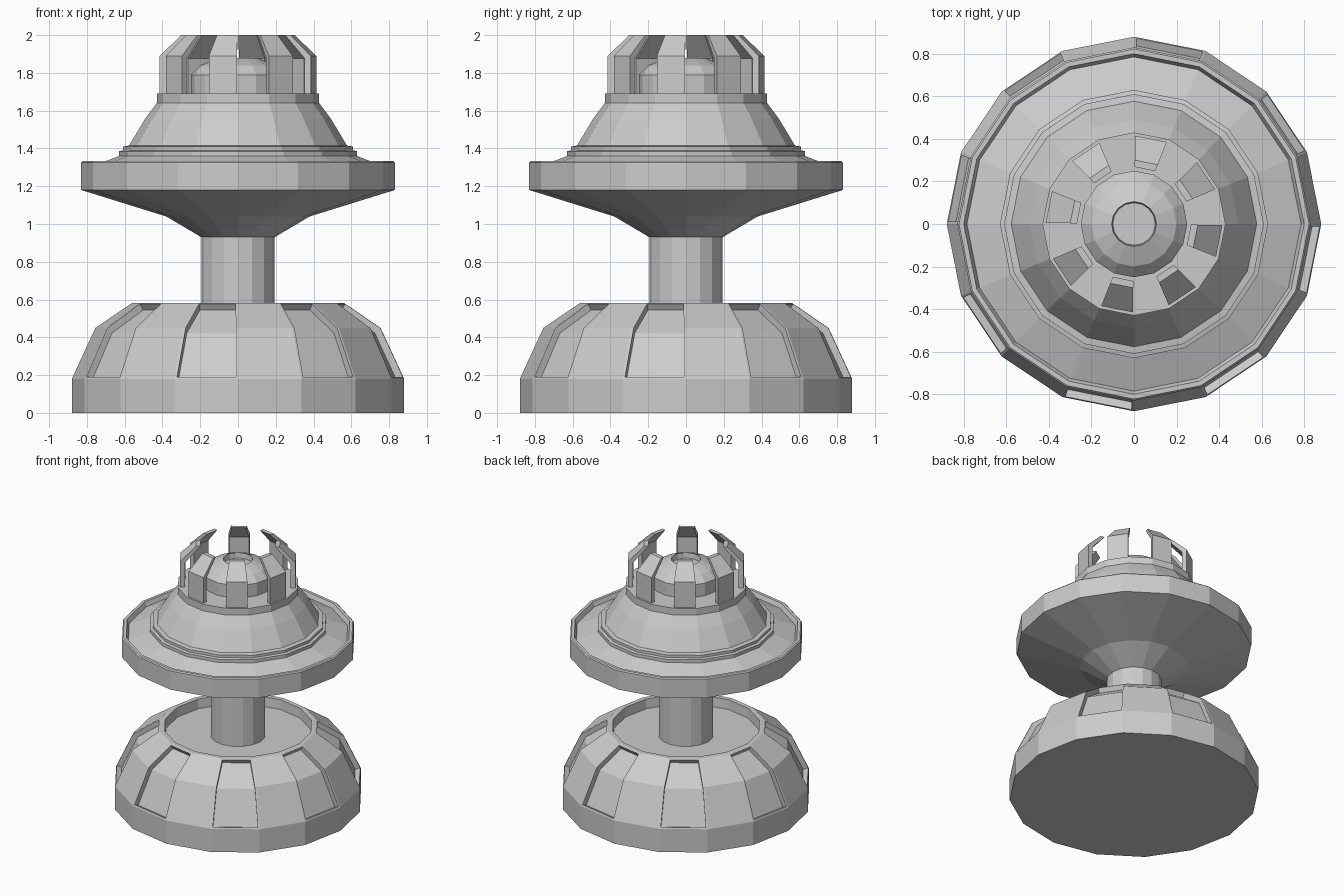
import bpy, bmesh, math

if "Cube" in bpy.data.objects:
    bpy.data.objects.remove(bpy.data.objects["Cube"])

SIDES = 16
STEP = 2 * math.pi / SIDES


def finish(name, bm):
    mesh = bpy.data.meshes.new(name)
    bm.to_mesh(mesh)
    bm.free()
    ob = bpy.data.objects.new(name, mesh)
    bpy.context.collection.objects.link(ob)
    return ob


def at(bm, r, z, k):
    return bm.verts.new((r * math.cos(k * STEP), r * math.sin(k * STEP), z))


def lathe(profile):
    """Spin (radius, z) points, bottom to top, into a capped 16-sided solid."""
    bm = bmesh.new()
    rings = [[at(bm, r, z, k) for k in range(SIDES)] for r, z in profile]
    rows = []
    for lo, hi in zip(rings, rings[1:]):
        rows.append([bm.faces.new((lo[k], lo[(k + 1) % SIDES], hi[(k + 1) % SIDES], hi[k]))
                     for k in range(SIDES)])
    bm.faces.new(rings[0][::-1])
    bm.faces.new(rings[-1])
    bm.normal_update()
    return bm, rows


# Base: drum with shoulder, hollow top, recessed panels on every other side
bm, rows = lathe([(0.88, 0), (0.88, 0.18), (0.755, 0.45), (0.56, 0.583),
                  (0.525, 0.583), (0.52, 0.51)])
panels = [rows[i][k] for i in (1, 2) for k in range(1, SIDES, 2)]
bmesh.ops.inset_region(bm, faces=panels, thickness=0.012, use_even_offset=True)
bm.normal_update()
bmesh.ops.inset_region(bm, faces=panels, thickness=0.001, depth=-0.038, use_even_offset=True)
finish("base", bm)

# Stem
finish("stem", lathe([(0.194, 0.50), (0.194, 0.95)])[0])

# Dish with raised rim, stepped ring, cone and collar
finish("dish", lathe([(0.194, 0.93), (0.38, 1.04), (0.83, 1.18), (0.83, 1.325),
                      (0.822, 1.333), (0.80, 1.333), (0.785, 1.30), (0.63, 1.36),
                      (0.63, 1.385), (0.61, 1.39), (0.61, 1.41), (0.577, 1.415),
                      (0.49, 1.56), (0.43, 1.64), (0.43, 1.692)])[0])

# Dome with a sunken top
finish("dome", lathe([(0.25, 1.68), (0.25, 1.79), (0.20, 1.84), (0.105, 1.88),
                      (0.10, 1.84)])[0])

# Crown of eight bent prongs
bm = bmesh.new()
section = [(0.415, 1.685), (0.415, 1.89), (0.30, 2.0), (0.268, 2.0), (0.38, 1.877), (0.38, 1.685)]
for k in range(1, SIDES, 2):
    a = [at(bm, r, z, k + 0.03) for r, z in section]
    b = [at(bm, r, z, k + 0.97) for r, z in section]
    n = len(section)
    for i in range(n):
        j = (i + 1) % n
        bm.faces.new((a[i], b[i], b[j], a[j]))
    bm.faces.new(a)
    bm.faces.new(b[::-1])
bmesh.ops.recalc_face_normals(bm, faces=bm.faces)
finish("crown_prongs", bm)
